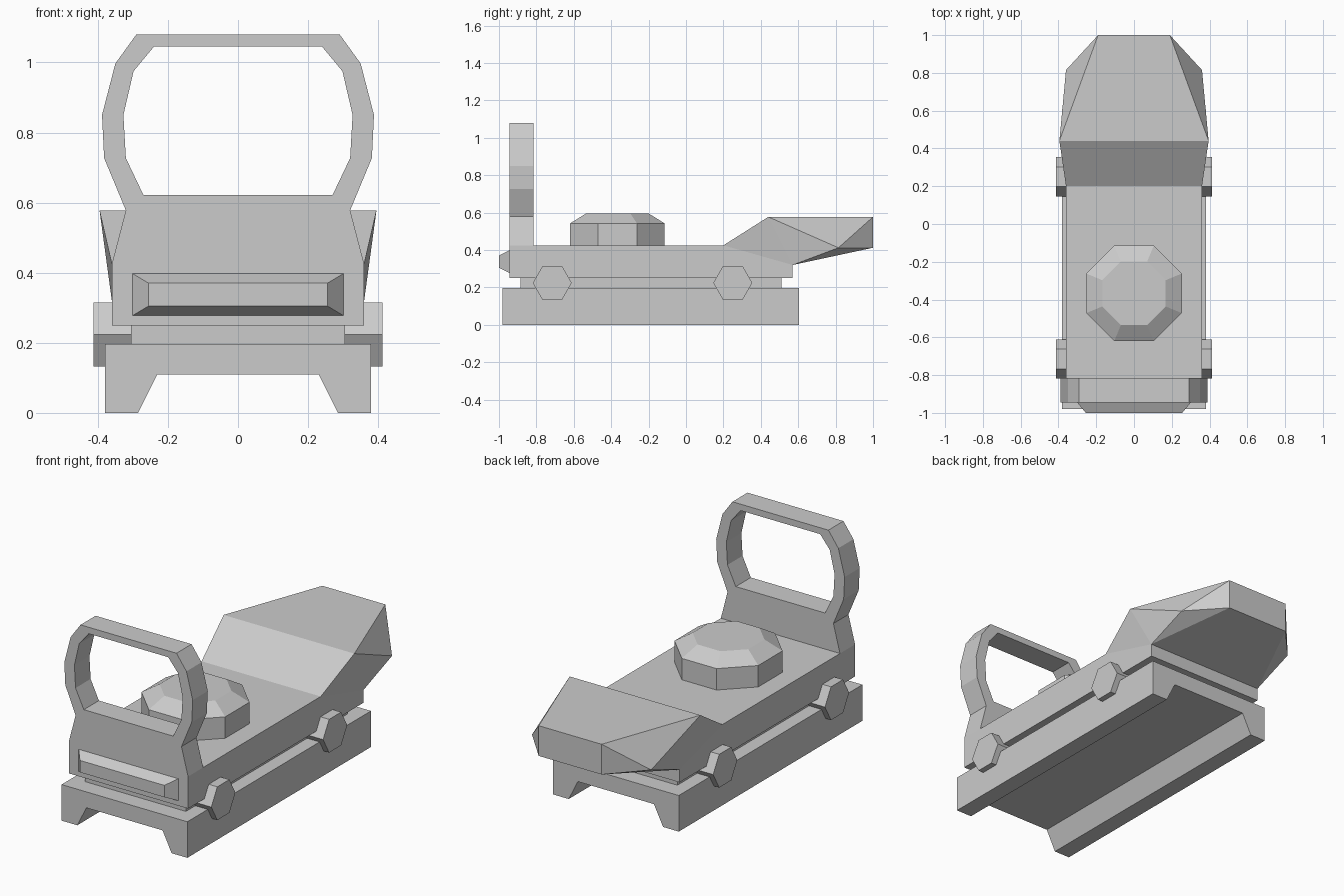
import bpy, bmesh, math
from mathutils import Vector

if "Cube" in bpy.data.objects:
    bpy.data.objects.remove(bpy.data.objects["Cube"])


def finish(name, bm):
    bmesh.ops.recalc_face_normals(bm, faces=bm.faces[:])
    mesh = bpy.data.meshes.new(name)
    bm.to_mesh(mesh)
    bm.free()
    ob = bpy.data.objects.new(name, mesh)
    bpy.context.collection.objects.link(ob)
    return ob


def hull(name, pts):
    bm = bmesh.new()
    for p in pts:
        bm.verts.new(p)
    bmesh.ops.convex_hull(bm, input=bm.verts[:])
    bmesh.ops.dissolve_limit(bm, angle_limit=0.01, verts=bm.verts[:], edges=bm.edges[:])
    return finish(name, bm)


def sheet_prism(name, polys, offset):
    """Extrude a sheet made of polygons (sharing corners) along offset."""
    bm = bmesh.new()
    for poly in polys:
        bm.faces.new([bm.verts.new(p) for p in poly])
    bmesh.ops.remove_doubles(bm, verts=bm.verts[:], dist=1e-4)
    ext = bmesh.ops.extrude_face_region(bm, geom=bm.faces[:], use_keep_orig=True)
    moved = [g for g in ext["geom"] if isinstance(g, bmesh.types.BMVert)]
    bmesh.ops.translate(bm, verts=moved, vec=Vector(offset))
    return finish(name, bm)


def box(name, hx, y0, y1, z0, z1):
    return hull(name, [(x, y, z) for x in (-hx, hx) for y in (y0, y1) for z in (z0, z1)])


def mirrored(pts):
    """Right-hand half profile, closed by its mirror image."""
    return pts + [(-x, z) for x, z in reversed(pts)]


def at_y(pts, y):
    return [(x, y, z) for x, z in pts]


# Mounting rail with a tapered channel underneath
rail = mirrored([(0.23, 0.11), (0.285, 0), (0.38, 0), (0.38, 0.197)])
sheet_prism("mounting_rail", [at_y(rail, -0.98)], (0, 1.585, 0))

# Spacer plate and main body
box("spacer_plate", 0.305, -0.885, 0.51, 0.19, 0.26)
box("body", 0.36, -0.82, 0.57, 0.25, 0.425)

# Rear hood, flared then tapered
half = [(0.36, 0.2, 0.425), (0.395, 0.44, 0.577), (0.19, 1, 0.577),
        (0.19, 1, 0.412), (0.36, 0.815, 0.412), (0.36, 0.57, 0.32)]
hull("rear_hood", [(s * x, y, z) for x, y, z in half for s in (-1, 1)])

# Window frame on its pedestal, one sheet with a hole
outer = mirrored([(0.32, 0.578), (0.382, 0.727), (0.388, 0.85), (0.35, 0.997), (0.29, 1.08)])
inner = mirrored([(0.27, 0.622), (0.32, 0.727), (0.327, 0.85), (0.298, 0.975), (0.24, 1.045)])
base = mirrored([(0.36, 0.25), (0.36, 0.425), (0.32, 0.578)])
n = len(outer)
polys = [[outer[i], outer[(i + 1) % n], inner[(i + 1) % n], inner[i]] for i in range(n)]
sheet_prism("window_frame", [at_y(p, -0.945) for p in polys + [base]], (0, 0.13, 0))

# Bevelled front panel
hull("front_panel", [(sx * hx, y, 0.3375 + sz * hz) for sx in (-1, 1) for sz in (-1, 1)
                     for hx, y, hz in ((0.305, -0.94, 0.0625), (0.255, -1, 0.0325))])

# Octagonal adjustment knob with a chamfered top
knob = []
for apothem, z in ((0.253, 0.42), (0.253, 0.542), (0.168, 0.595)):
    r = apothem / math.cos(math.pi / 8)
    for i in range(8):
        a = math.pi * (i + 0.5) / 4
        knob.append((r * math.cos(a), -0.367 + r * math.sin(a), z))
hull("adjustment_knob", knob)

# Hexagonal clamp bolts on both sides
for side, label in ((1, "right"), (-1, "left")):
    for y, end in ((-0.715, "front"), (0.25, "rear")):
        ring = [(y + 0.104 * math.cos(i * math.pi / 3), 0.224 + 0.105 * math.sin(i * math.pi / 3))
                for i in range(6)]
        hull(f"clamp_bolt_{end}_{label}", [(side * x, py, z) for x in (0.3, 0.412) for py, z in ring])
